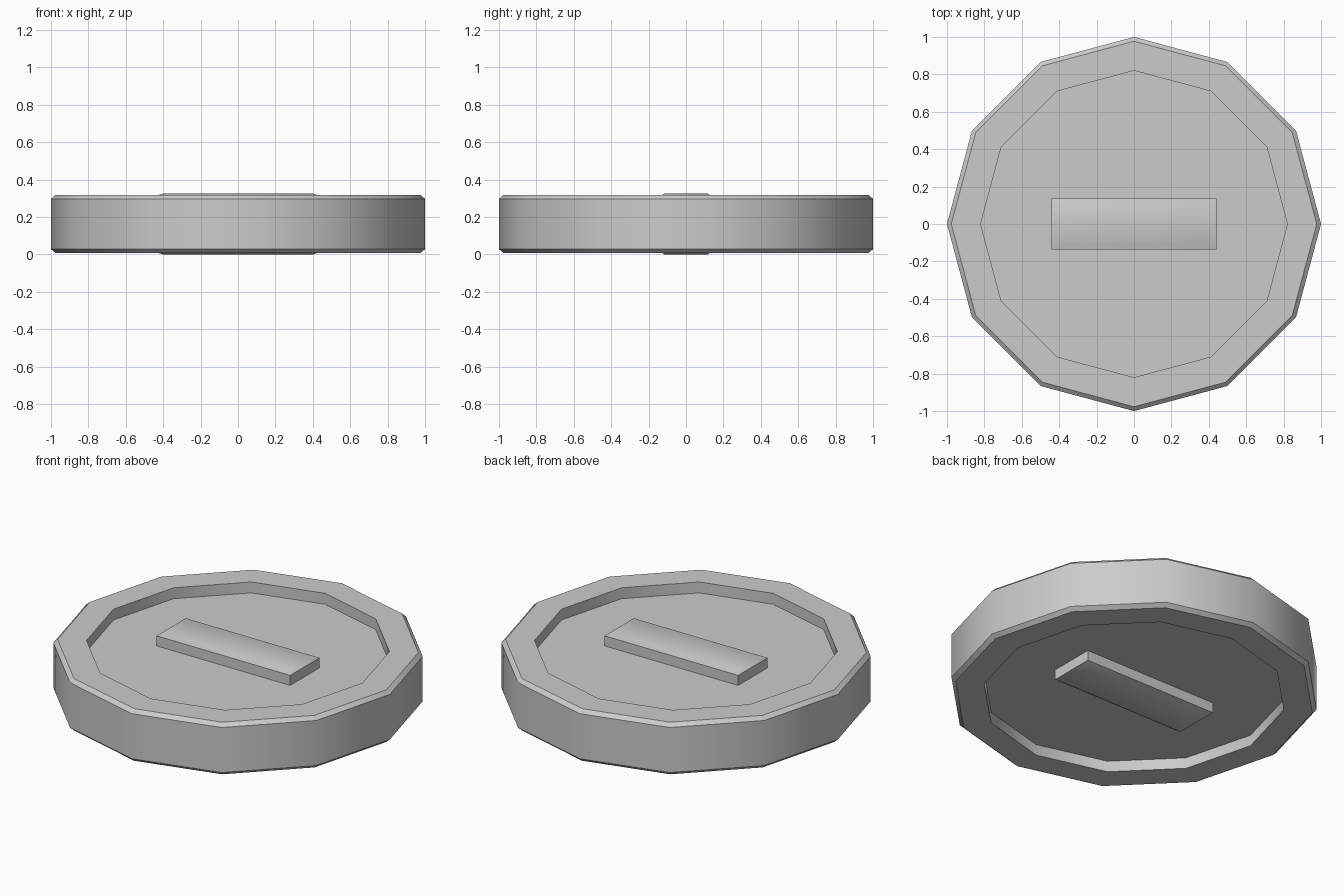
import bpy, bmesh, math

if "Cube" in bpy.data.objects:
    bpy.data.objects.remove(bpy.data.objects["Cube"])

MID = 0.1625   # height of the horizontal symmetry plane
SIDES = 12


def finish(name, bm):
    bmesh.ops.recalc_face_normals(bm, faces=bm.faces)
    mesh = bpy.data.meshes.new(name)
    bm.to_mesh(mesh)
    bm.free()
    obj = bpy.data.objects.new(name, mesh)
    bpy.context.collection.objects.link(obj)
    bpy.ops.object.select_all(action='DESELECT')
    obj.select_set(True)
    bpy.context.view_layer.objects.active = obj
    bpy.ops.object.shade_smooth_by_angle(angle=math.radians(35))
    return obj


def loft(bm, rings, cap_start=True):
    loops = [[bm.verts.new(p) for p in ring] for ring in rings]
    for a, b in zip(loops, loops[1:]):
        for i in range(len(a)):
            j = (i + 1) % len(a)
            bm.faces.new((a[i], a[j], b[j], b[i]))
    if cap_start:
        bm.faces.new(loops[0])
    bm.faces.new(loops[-1])


def polygon(r, z):
    return [(r * math.cos(math.tau * i / SIDES), r * math.sin(math.tau * i / SIDES), z)
            for i in range(SIDES)]


def rectangle(x, y, z):
    return [(-x, -y, z), (x, -y, z), (x, y, z), (-x, y, z)]


# Disc body: chamfered rim with a recessed floor on both faces
half = [(0.82, 0.09), (0.82, 0.155), (0.977, 0.155), (1.0, 0.134)]
profile = [(r, MID + h) for r, h in half] + [(r, MID - h) for r, h in reversed(half)]
bm = bmesh.new()
loft(bm, [polygon(r, z) for r, z in profile])
finish("disc_body", bm)

# Raised bars with shallow sloped edges, one on each face
for name, s in (("top_bar", 1), ("bottom_bar", -1)):
    bm = bmesh.new()
    loft(bm, [rectangle(0.44, 0.137, MID + s * 0.09),
              rectangle(0.44, 0.137, MID + s * 0.15),
              rectangle(0.40, 0.115, MID + s * 0.1625)], cap_start=False)
    bar = finish(name, bm)
